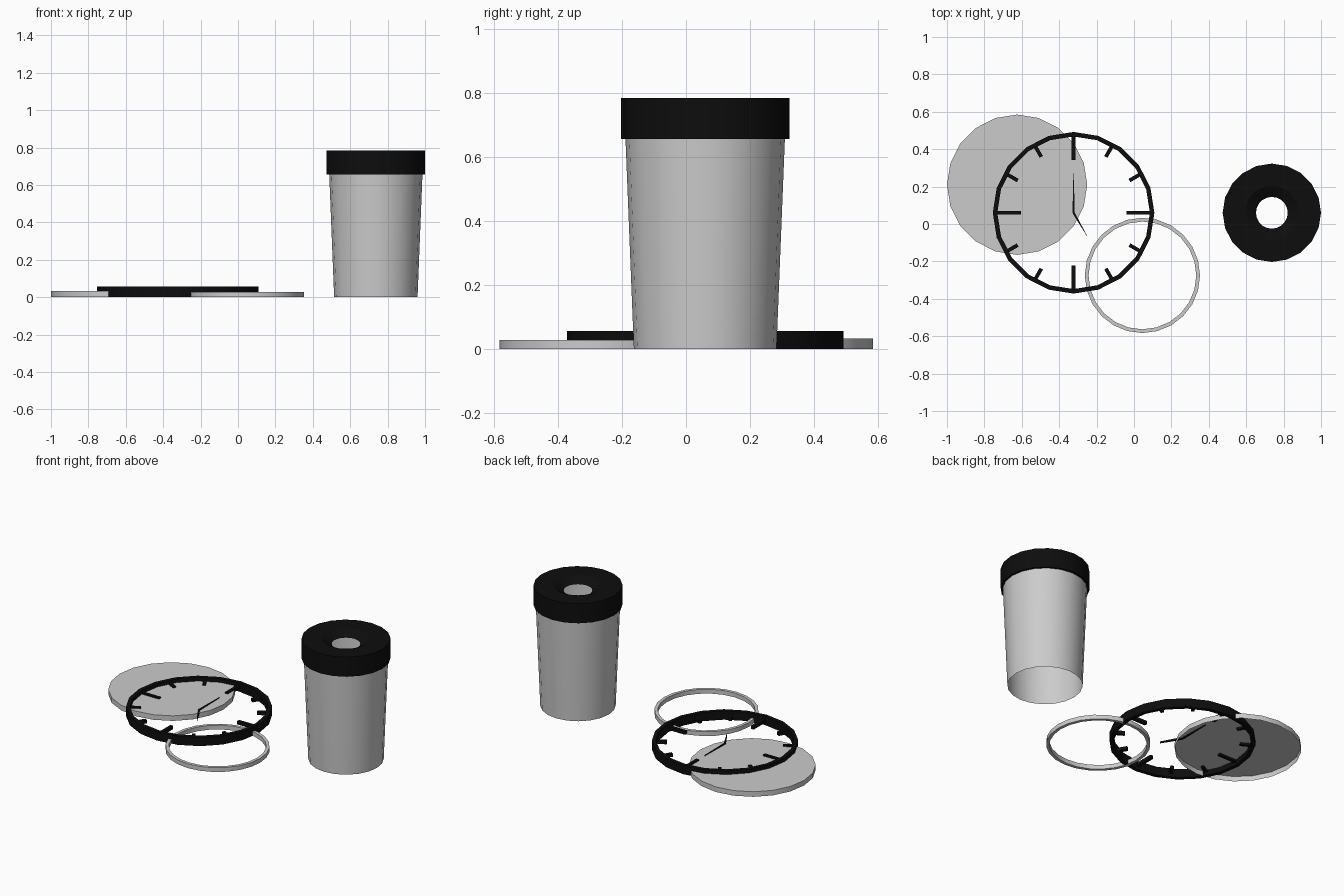
import bpy, bmesh, math
from mathutils import Matrix, Vector

if "Cube" in bpy.data.objects:
    bpy.data.objects.remove(bpy.data.objects["Cube"])

black = bpy.data.materials.new("black")
black.diffuse_color = (0.004, 0.004, 0.004, 1)
black.use_nodes = True
black.node_tree.nodes["Principled BSDF"].inputs["Base Color"].default_value = black.diffuse_color


def finish(name, bm, loc, mat=None, smooth=True, recalc=True):
    if recalc:
        bmesh.ops.recalc_face_normals(bm, faces=bm.faces)
    me = bpy.data.meshes.new(name)
    bm.to_mesh(me)
    bm.free()
    ob = bpy.data.objects.new(name, me)
    bpy.context.collection.objects.link(ob)
    ob.location = loc
    if mat:
        me.materials.append(mat)
    if smooth:
        bpy.ops.object.select_all(action='DESELECT')
        bpy.context.view_layer.objects.active = ob
        ob.select_set(True)
        bpy.ops.object.shade_smooth_by_angle(angle=math.radians(30))
    return ob


def lathe(name, profile, loc, sides=20, closed=False, mat=None, cap=False):
    """Revolve an (r, z) profile, listed bottom to top on the outside."""
    bm = bmesh.new()
    rings = [[bm.verts.new((r * math.cos(2 * math.pi * i / sides),
                            r * math.sin(2 * math.pi * i / sides), z))
              for i in range(sides)] for r, z in profile]
    pairs = list(zip(rings, rings[1:]))
    if closed:
        pairs.append((rings[-1], rings[0]))
    for a, b in pairs:
        for i in range(sides):
            j = (i + 1) % sides
            bm.faces.new((a[i], a[j], b[j], b[i]))
    if cap:
        bm.faces.new(rings[-1])
    return finish(name, bm, loc, mat, recalc=closed)


def prism(bm, outline, z0, z1, angle):
    """Extrude a flat outline between two heights, turned about z."""
    rot = Matrix.Rotation(angle, 3, 'Z')
    lo = [bm.verts.new(rot @ Vector((x, y, z0))) for x, y in outline]
    hi = [bm.verts.new(rot @ Vector((x, y, z1))) for x, y in outline]
    bm.faces.new(lo[::-1])
    bm.faces.new(hi)
    n = len(outline)
    for i in range(n):
        j = (i + 1) % n
        bm.faces.new((lo[i], lo[j], hi[j], hi[i]))


# Cup: open tapered sleeve, with a dished lid that has a round hole
cup = (0.737, 0.06, 0)
lathe("cup_body", [(0.223, 0), (0.251, 0.70)], cup)
lathe("cup_lid", [(0.25, 0.657), (0.263, 0.657), (0.263, 0.785),
                  (0.145, 0.785), (0.085, 0.75)], cup, mat=black)

# Backing disc, open underneath
lathe("clock_back", [(0.375, 0), (0.375, 0.033)], (-0.625, 0.21, 0), cap=True)

# Thin glass retaining ring
lathe("trim_ring", [(0.308, 0), (0.308, 0.028), (0.288, 0.028), (0.288, 0)],
      (0.045, -0.275, 0), sides=24, closed=True)

# Clock rim
clock = (-0.323, 0.06, 0)
lathe("clock_rim", [(0.432, 0), (0.432, 0.057), (0.408, 0.057), (0.408, 0)],
      clock, closed=True, mat=black)

# Hour marks, longer at the quarters
bm = bmesh.new()
for k in range(12):
    inner = 0.282 if k % 3 == 0 else 0.345
    prism(bm, [(inner, -0.01), (0.412, -0.01), (0.412, 0.01), (inner, 0.01)],
          0.02, 0.042, k * math.pi / 6)
finish("hour_marks", bm, clock, black, smooth=False)

# Tapered hands
for name, length, angle in (("minute_hand", 0.21, 90), ("hour_hand", 0.142, -60)):
    bm = bmesh.new()
    prism(bm, [(0, -0.006), (length, -0.001), (length, 0.001), (0, 0.006)],
          0.026, 0.038, math.radians(angle))
    finish(name, bm, clock, black, smooth=False)
